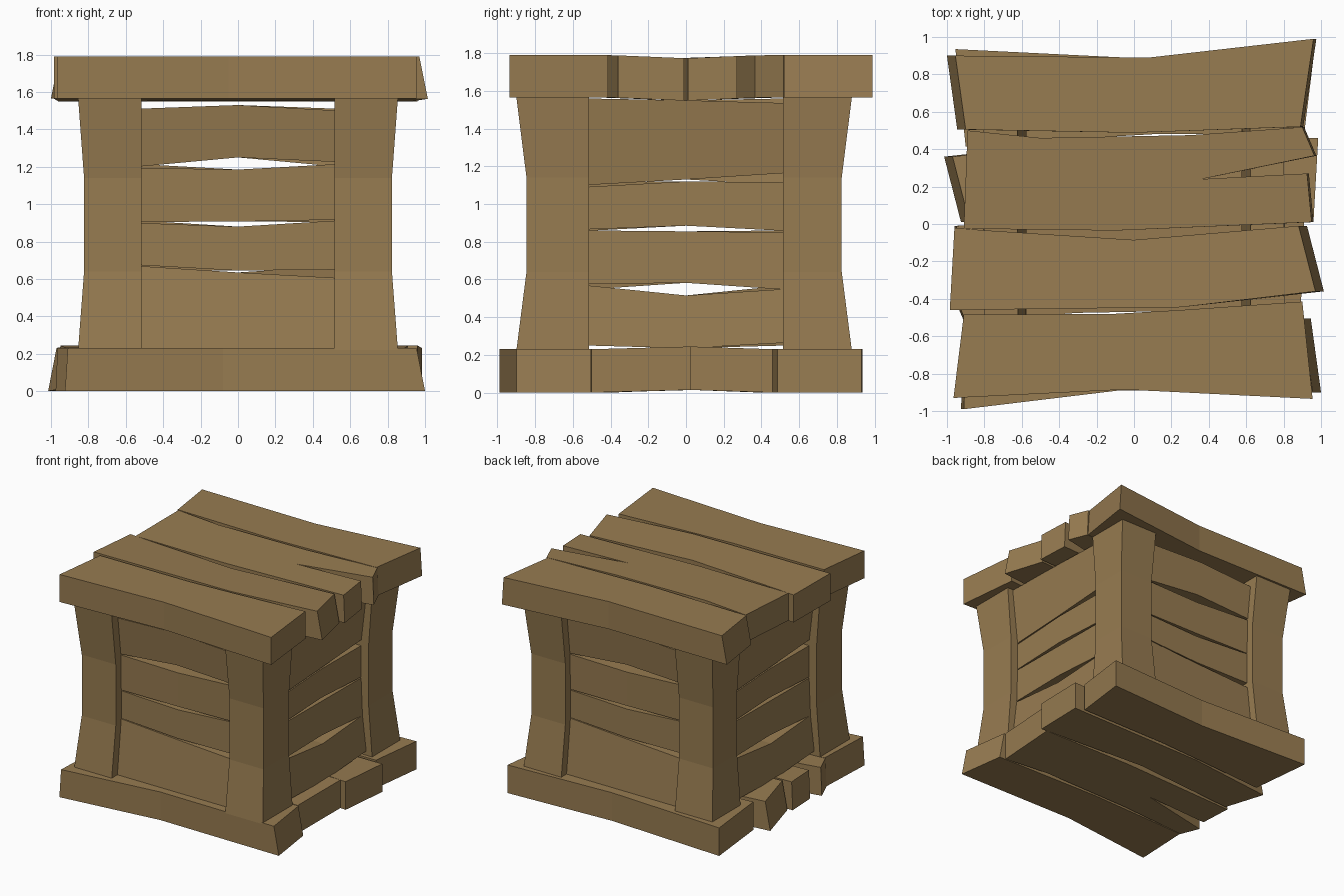
import bpy, bmesh
from math import pi
from mathutils import Matrix

if "Cube" in bpy.data.objects:
    bpy.data.objects.remove(bpy.data.objects["Cube"])

wood = bpy.data.materials.new("brown wood")
wood.diffuse_color = (0.31, 0.2, 0.082, 1)
wood.use_nodes = True
wood.node_tree.nodes["Principled BSDF"].inputs["Base Color"].default_value = wood.diffuse_color


def make(name, rings, turn=0.0):
    """Solid from a stack of equal-length rings, capped at both ends."""
    bm = bmesh.new()
    loops = [[bm.verts.new(p) for p in ring] for ring in rings]
    n = len(loops[0])
    for a, b in zip(loops, loops[1:]):
        for i in range(n):
            j = (i + 1) % n
            bm.faces.new((a[i], a[j], b[j], b[i]))
    bm.faces.new(loops[0][::-1])
    bm.faces.new(loops[-1])
    bmesh.ops.transform(bm, matrix=Matrix.Rotation(turn, 4, 'Z'), verts=bm.verts)
    bmesh.ops.recalc_face_normals(bm, faces=bm.faces)
    me = bpy.data.meshes.new(name)
    bm.to_mesh(me)
    bm.free()
    me.materials.append(wood)
    ob = bpy.data.objects.new(name, me)
    bpy.context.collection.objects.link(ob)
    return ob


# Lid and base planks: outline, and how far the left / right ends lean out below
planks = {
    "rear_plank": ([(-.955, .9), (-.9, .505), (0, .488), (.89, .52),
                    (.96, .99), (.08, .89)], -.045, .015),
    "split_plank": ([(-.89, .5), (-.91, -.025), (-.1, -.035), (.95, .01), (.925, .27),
                     (.36, .24), (.965, .365), (.9, .518), (.3, .475), (-.5, .46)], 0, .01),
    "inner_plank": ([(-.96, -.02), (-.985, -.46), (.25, -.445), (.97, -.36),
                     (.88, -.01), (0, -.085), (-.81, -.033)], 0, .045),
    "front_plank": ([(-.91, -.485), (-.965, -.93), (-.05, -.885), (.955, -.935),
                     (.9, -.415), (.25, -.46), (-.1, -.48)], 0, 0),
}


def deck(prefix, z0, z1, sag, turn):
    for name, (pts, lo, ro) in planks.items():
        if turn and name == "rear_plank":
            pts = [(.91, y) if y == .99 else (x, y) for x, y in pts]

        def ring(z, low):
            out = []
            for x, y in pts:
                s = (lo if x < -.85 else ro if x > .85 else 0) * low
                out.append((x + s, y, z + sag * max(0, 1 - abs(y) / .4)))
            return out
        make(prefix + name, [ring(z0, 1), ring(z1, 0)], turn)


deck("lid_", 1.565, 1.79, -.017, 0)
deck("base_", 0, .23, .015, pi)


# Waisted corner posts
for sx in (-1, 1):
    for sy, oy in ((-1, .02), (1, 0)):
        rings = []
        for z, ox, d in ((.22, .855, .88), (.64, .823, .826),
                         (1.14, .823, .826), (1.57, .855, .88)):
            X, Y = ox, d + oy
            rings.append([(sx * .515, sy * .515, z), (sx * X, sy * .515, z),
                          (sx * X, sy * Y, z), (sx * .515, sy * Y, z)])
        make("corner_post", rings)


def bow(z):
    return .05 * max(0, abs(z - .9) - .25) / .42


# Wall slats: bottom and top heights at left, middle and right
front = [((.22, .22, .22), (.67, .635, .605)), ((.675, .645, .65), (.90, .88, .913)),
         ((.905, .907, .917), (1.195, 1.185, 1.215)), ((1.2, 1.25, 1.225), (1.51, 1.53, 1.50))]
side = [((.25, .235, .265), (.57, .515, .55)), ((.575, .582, .545), (.86, .855, .85)),
        ((.865, .885, .857), (1.09, 1.12, 1.115)), ((1.10, 1.13, 1.165), (1.56, 1.55, 1.535))]


def wall(name, slats, outer, turn):
    for low, high in slats:
        rings = []
        for u, a, b in zip((-.54, 0, .54), low, high):
            oa, ob = outer + bow(a), outer + bow(b)
            rings.append([(u, -oa, a), (u, -ob, b), (u, -ob + .18, b), (u, -oa + .18, a)])
        make(name, rings, turn)


wall("front_slat", front, .775, 0)
wall("back_slat", front, .76, pi)
wall("right_slat", side, .755, pi / 2)
wall("left_slat", side, .755, -pi / 2)
